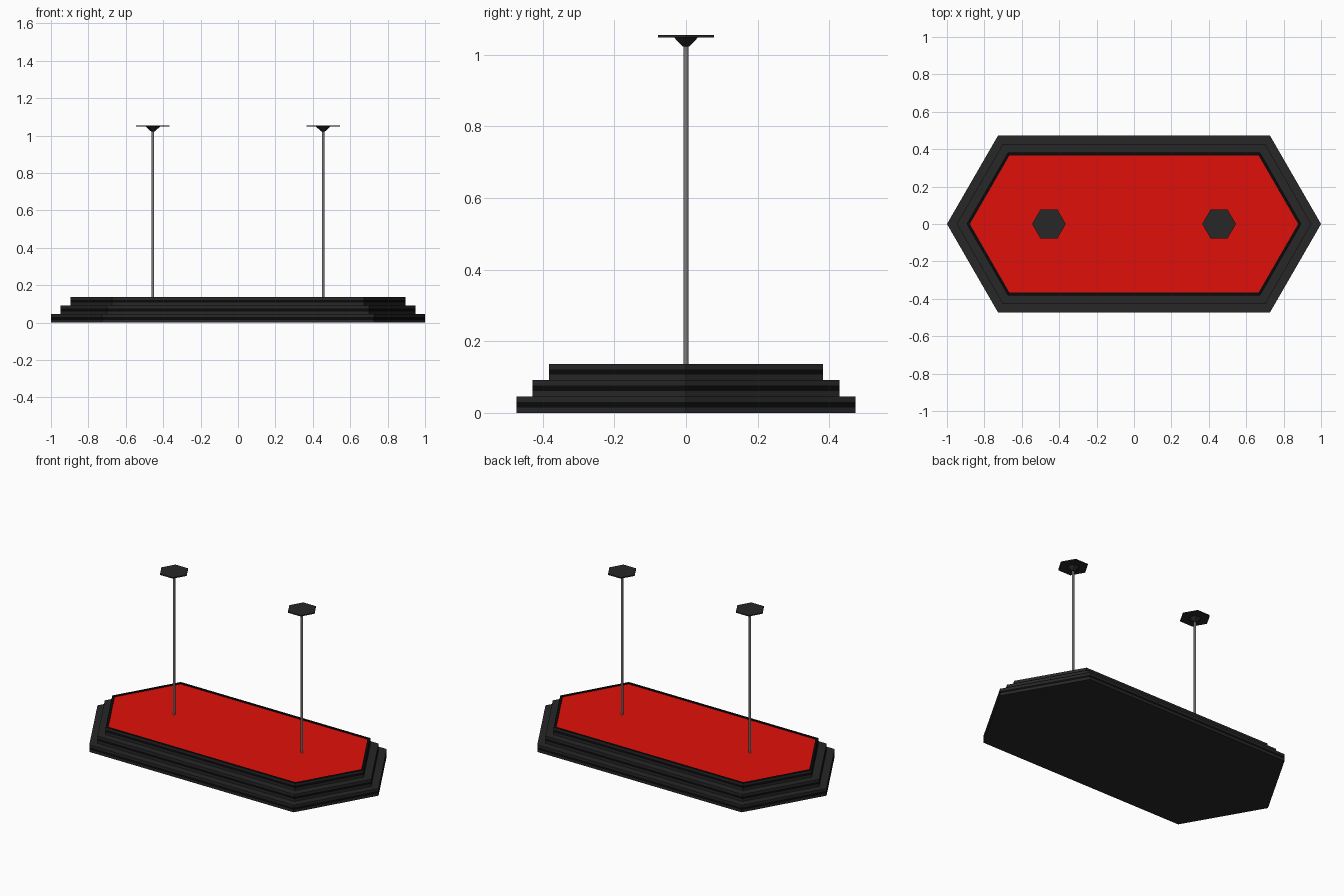
import bpy, bmesh, math

if "Cube" in bpy.data.objects:
    bpy.data.objects.remove(bpy.data.objects["Cube"])


def material(name, rgb):
    m = bpy.data.materials.new(name)
    m.diffuse_color = (*rgb, 1)
    m.use_nodes = True
    m.node_tree.nodes["Principled BSDF"].inputs["Base Color"].default_value = m.diffuse_color
    return m


charcoal = material("charcoal", (0.02, 0.02, 0.02))
black = material("black", (0.003, 0.003, 0.003))
red = material("red", (0.75, 0.005, 0.003))
steel = material("steel", (0.2, 0.2, 0.2))


def add_object(name, bm, mats):
    bmesh.ops.recalc_face_normals(bm, faces=bm.faces)
    me = bpy.data.meshes.new(name)
    bm.to_mesh(me)
    bm.free()
    for m in mats:
        me.materials.append(m)
    ob = bpy.data.objects.new(name, me)
    bpy.context.collection.objects.link(ob)
    return ob


def loft(name, rings, band_mats, mats, cap_mats):
    """Skin a stack of closed point rings, one material per band."""
    bm = bmesh.new()
    loops = [[bm.verts.new(p) for p in ring] for ring in rings]
    for a, b, mi in zip(loops, loops[1:], band_mats):
        n = len(a)
        for i in range(n):
            j = (i + 1) % n
            bm.faces.new((a[i], a[j], b[j], b[i])).material_index = mi
    bm.faces.new(loops[0][::-1]).material_index = cap_mats[0]
    bm.faces.new(loops[-1]).material_index = cap_mats[1]
    return add_object(name, bm, mats)


def long_hexagon(h, z):
    """Elongated hexagon of half depth h, all corners 120 degrees."""
    tip = 1 - (0.473 - h) * 2 / math.sqrt(3)
    flat = tip - h / math.sqrt(3)
    return [(tip, 0, z), (flat, h, z), (-flat, h, z),
            (-tip, 0, z), (-flat, -h, z), (flat, -h, z)]


def circle(x, r, z, n):
    return [(x + r * math.cos(2 * math.pi * i / n),
             r * math.sin(2 * math.pi * i / n), z) for i in range(n)]


# Stepped shade: three tiers, each with a dark stripe round the middle
rings, bands = [], []
STEP = 0.137 / 3
for tier, h in enumerate((0.473, 0.428, 0.382)):
    for k in range(4):
        rings.append(long_hexagon(h, (tier + k / 3) * STEP))
    bands += [0, 1, 0, 0]
bands[-1] = 1
# Black rim and slightly sunken red top panel
rings += [long_hexagon(0.367, 0.137), long_hexagon(0.367, 0.132)]
bands.append(1)
loft("stepped_shade", rings, bands, [charcoal, black, red], (0, 2))

# Hanging rods and ceiling mounts
for side, x in (("left", -0.455), ("right", 0.455)):
    rod = loft(f"{side}_rod", [circle(x, 0.007, z, 12) for z in (0.13, 1.03)],
               [0], [steel], (0, 0))
    for p in rod.data.polygons:
        p.use_smooth = len(p.vertices) == 4
    profile = ((0.011, 1.023), (0.038, 1.048), (0.09, 1.048), (0.09, 1.055))
    loft(f"{side}_ceiling_mount", [circle(x, r, z, 6) for r, z in profile],
         [0, 0, 0], [charcoal], (0, 0))
